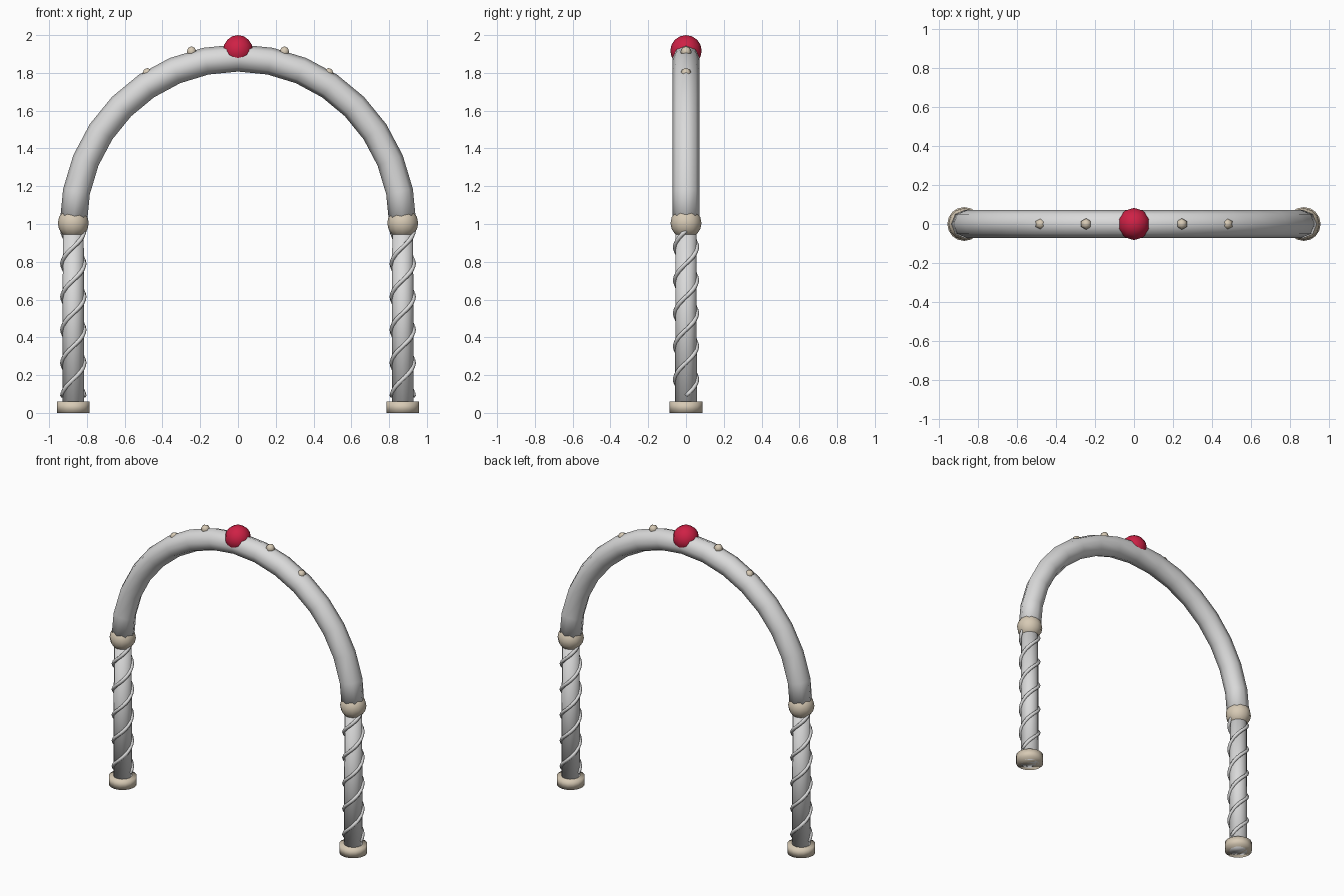
import bpy, bmesh, math
from mathutils import Vector

if "Cube" in bpy.data.objects:
    bpy.data.objects.remove(bpy.data.objects["Cube"])


def material(name, rgb):
    m = bpy.data.materials.new(name)
    m.diffuse_color = (*rgb, 1)
    m.use_nodes = True
    m.node_tree.nodes["Principled BSDF"].inputs["Base Color"].default_value = m.diffuse_color
    return m


GREY = material("pale grey", (0.70, 0.70, 0.70))
CREAM = material("cream", (0.68, 0.59, 0.46))
RED = material("crimson", (0.62, 0.015, 0.06))

ARCH_X, ARCH_Z, SPRING = 0.872, 0.879, 1.0


def finish(bm, name, mat, loc=(0, 0, 0)):
    bmesh.ops.recalc_face_normals(bm, faces=bm.faces)
    for f in bm.faces:
        f.smooth = True
    mesh = bpy.data.meshes.new(name)
    bm.to_mesh(mesh)
    bm.free()
    mesh.materials.append(mat)
    ob = bpy.data.objects.new(name, mesh)
    ob.location = loc
    bpy.context.collection.objects.link(ob)
    return ob


def sphere(name, mat, loc, r, u, v):
    bm = bmesh.new()
    bmesh.ops.create_uvsphere(bm, u_segments=u, v_segments=v, radius=r)
    return finish(bm, name, mat, loc)


def cylinder(name, mat, x, z0, z1, r0, r1, sides):
    bm = bmesh.new()
    bmesh.ops.create_cone(bm, cap_ends=True, segments=sides, radius1=r0,
                          radius2=r1, depth=z1 - z0)
    return finish(bm, name, mat, (x, 0, (z0 + z1) / 2))


def tube(name, mat, pts, normals, tangents, r, sides, loc=(0, 0, 0)):
    """Sweep a round section along a path with given frames."""
    bm = bmesh.new()
    rings = []
    for p, n, t in zip(pts, normals, tangents):
        b = t.cross(n).normalized()
        rings.append([bm.verts.new(p + r * (n * math.cos(a) + b * math.sin(a)))
                      for a in (2 * math.pi * k / sides for k in range(sides))])
    for A, B in zip(rings, rings[1:]):
        for k in range(sides):
            j = (k + 1) % sides
            bm.faces.new((A[k], A[j], B[j], B[k]))
    bm.faces.new(rings[0])
    bm.faces.new(rings[-1])
    return finish(bm, name, mat, loc)


# arch
angles = [math.pi * i / 16 for i in range(17)]
tube("arch", GREY,
     [Vector((ARCH_X * math.cos(a), 0, SPRING + ARCH_Z * math.sin(a))) for a in angles],
     [Vector((math.cos(a), 0, math.sin(a))) for a in angles],
     [Vector((-math.sin(a), 0, math.cos(a))) for a in angles], 0.072, 8)

# posts with bases, capitals and twin twisting vines
Z0, Z1, TURNS, HR, N = 0.09, 0.965, 2.5, 0.058, 50
for side, x in (("left", -ARCH_X), ("right", ARCH_X)):
    cylinder(side + "_post", GREY, x, 0, 1.0, 0.058, 0.055, 12)
    cylinder(side + "_base", CREAM, x, 0, 0.06, 0.087, 0.087, 16)
    sphere(side + "_capital", CREAM, (x, 0, 1.005), 0.082, 12, 8)
    for s in range(2):
        pts, nor, tan = [], [], []
        for i in range(N + 1):
            a = math.pi * s + 2 * math.pi * TURNS * i / N
            n = Vector((math.cos(a), math.sin(a), 0))
            pts.append(n * HR + Vector((0, 0, Z0 + (Z1 - Z0) * i / N)))
            nor.append(n)
            w = 2 * math.pi * TURNS * HR / (Z1 - Z0)
            tan.append(Vector((-w * math.sin(a), w * math.cos(a), 1)).normalized())
        tube(f"{side}_vine_{s + 1}", GREY, pts, nor, tan, 0.012, 6, (x, 0, 0))

# crowning red ball
sphere("crown_ball", RED, (0, 0, 1.917), 0.083, 10, 8)

# small beads along the top
for side, sx in (("left", -1), ("right", 1)):
    for i, (x, z) in enumerate(((0.246, 1.912), (0.48, 1.797))):
        sphere(f"{side}_bead_{i + 1}", CREAM, (sx * x, 0, z), 0.029, 6, 4)
